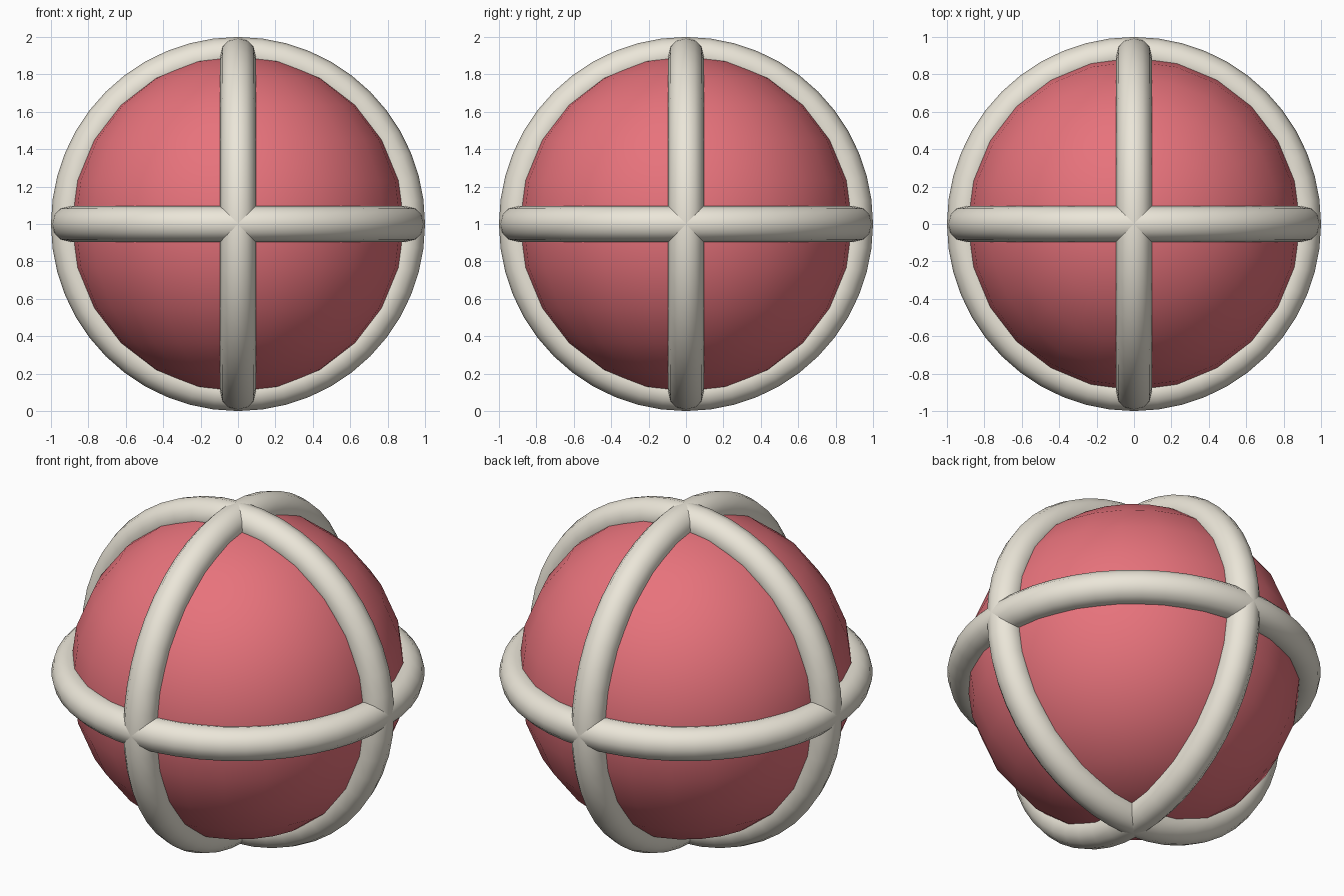
import bpy
from math import pi

if "Cube" in bpy.data.objects:
    bpy.data.objects.remove(bpy.data.objects["Cube"])


def material(name, colour):
    m = bpy.data.materials.new(name)
    m.diffuse_color = colour
    m.use_nodes = True
    m.node_tree.nodes["Principled BSDF"].inputs["Base Color"].default_value = m.diffuse_color
    return m


def finish(name, mat):
    obj = bpy.context.object
    obj.name = name
    obj.data.materials.append(mat)
    bpy.ops.object.shade_smooth()
    return obj


red = material("soft_red", (0.80, 0.17, 0.20, 1))
cream = material("cream", (0.83, 0.79, 0.69, 1))
CENTRE = (0, 0, 1)

# Inner ball
bpy.ops.mesh.primitive_uv_sphere_add(segments=24, ring_count=12, radius=0.9, location=CENTRE)
finish("ball", red)

# Three mutually perpendicular rings
rings = {
    "ring_horizontal": (0, 0, 0),
    "ring_front": (pi / 2, 0, 0),
    "ring_side": (0, pi / 2, 0),
}
for name, rot in rings.items():
    bpy.ops.mesh.primitive_torus_add(major_segments=48, minor_segments=12,
                                     major_radius=0.905, minor_radius=0.095,
                                     location=CENTRE, rotation=rot)
    finish(name, cream)
